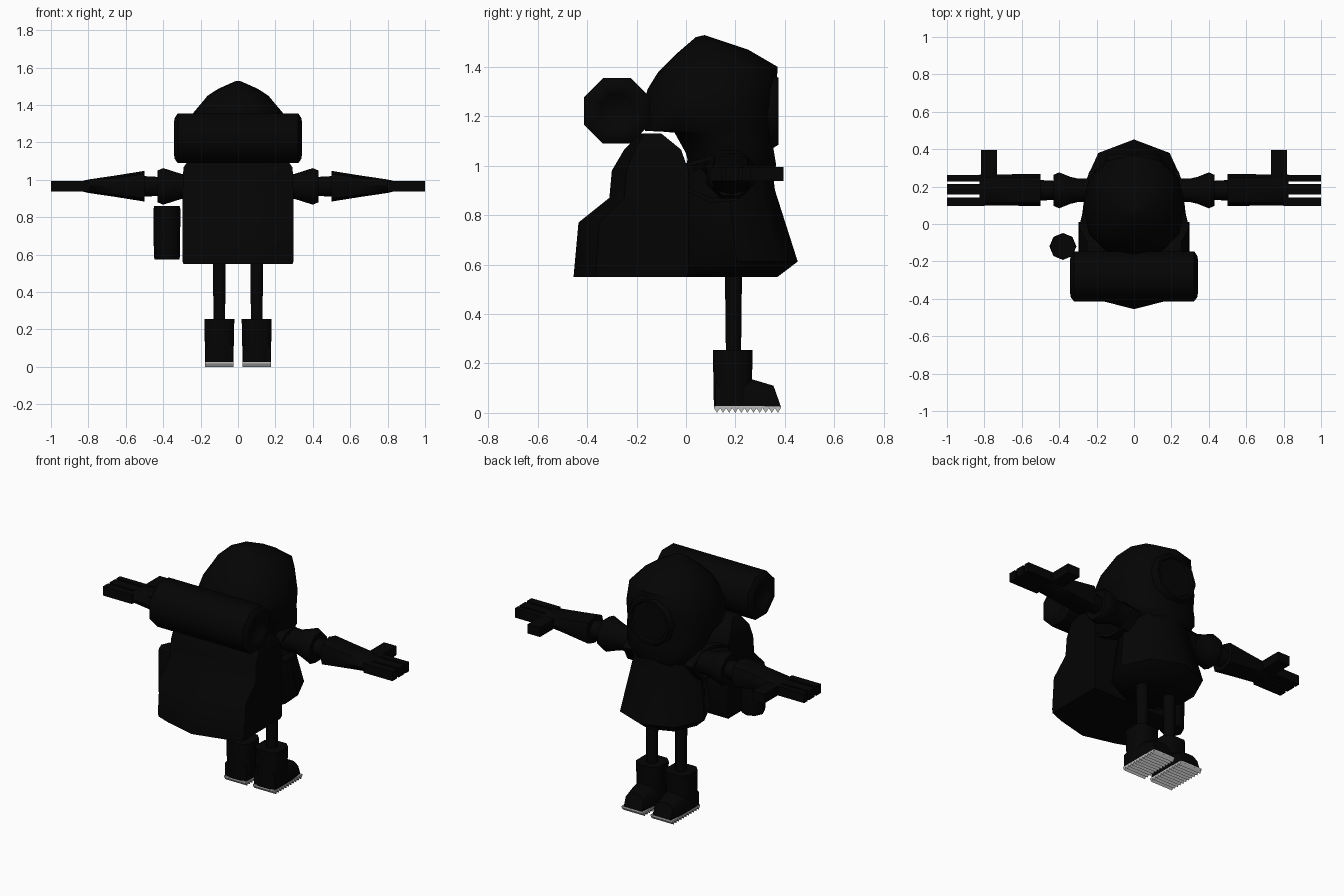
import bpy, bmesh, math
from mathutils import Vector

if "Cube" in bpy.data.objects:
    bpy.data.objects.remove(bpy.data.objects["Cube"])


def material(name, c):
    m = bpy.data.materials.new(name)
    m.diffuse_color = (c, c, c, 1)
    m.use_nodes = True
    m.node_tree.nodes["Principled BSDF"].inputs["Base Color"].default_value = m.diffuse_color
    return m


BLACK = material("soot black", 0.0012)
GRAY = material("sole gray", 0.5)


def finish(name, bm, mat=BLACK, smooth=35):
    bmesh.ops.recalc_face_normals(bm, faces=bm.faces)
    me = bpy.data.meshes.new(name)
    bm.to_mesh(me)
    bm.free()
    ob = bpy.data.objects.new(name, me)
    bpy.context.collection.objects.link(ob)
    me.materials.append(mat)
    bpy.ops.object.select_all(action='DESELECT')
    ob.select_set(True)
    bpy.context.view_layer.objects.active = ob
    if smooth:
        bpy.ops.object.shade_smooth_by_angle(angle=math.radians(smooth))
    return ob


def loft(name, rings, smooth=50, mat=BLACK):
    """Skin equal-length rings of points and cap both ends."""
    bm = bmesh.new()
    vs = [[bm.verts.new(p) for p in r] for r in rings]
    n = len(vs[0])
    for a, b in zip(vs, vs[1:]):
        for i in range(n):
            j = (i + 1) % n
            bm.faces.new((a[i], a[j], b[j], b[i]))
    bm.faces.new(vs[0])
    bm.faces.new(vs[-1])
    return finish(name, bm, mat, smooth)


def circle(n, power=1.0, turn=0.0):
    out = []
    for i in range(n):
        t = 2 * math.pi * i / n + turn
        c, s = math.cos(t), math.sin(t)
        out.append((math.copysign(abs(c) ** power, c), math.copysign(abs(s) ** power, s)))
    return out


def box(name, lo, hi, mat=BLACK):
    (x0, y0, z0), (x1, y1, z1) = lo, hi
    return loft(name, [[(x0, y0, z), (x1, y0, z), (x1, y1, z), (x0, y1, z)] for z in (z0, z1)], 0, mat)


# coat: z, centre y, radius x, radius y
coat = [(0.55, 0.18, 0.20, 0.19), (0.612, 0.205, 0.27, 0.247),
        (0.90, 0.175, 0.225, 0.185), (1.02, 0.175, 0.19, 0.17)]
loft("coat", [[(rx * c, cy + ry * s, z) for c, s in circle(8)] for z, cy, rx, ry in coat])

# hood: front y, front z, back y, back z, half width
hood = [(0.33, 0.94, 0.02, 0.97, 0.19), (0.365, 1.00, 0.00, 1.05, 0.235),
        (0.352, 1.08, -0.05, 1.14, 0.255), (0.36, 1.15, -0.165, 1.14, 0.265),
        (0.365, 1.25, -0.175, 1.24, 0.272), (0.37, 1.40, -0.155, 1.31, 0.242),
        (0.25, 1.47, -0.115, 1.375, 0.185), (0.165, 1.498, -0.045, 1.447, 0.12),
        (0.075, 1.528, 0.04, 1.52, 0.02)]
rings = []
for yf, zf, yb, zb, rx in hood:
    rings.append([(rx * c, (yf + yb) / 2 + s * (yf - yb) / 2, (zf + zb) / 2 + s * (zf - zb) / 2)
                  for c, s in circle(12, 0.85)])
loft("hood", rings, 60)

# face opening: raised rim around a recessed plate
face = [(0.155, 0.25), (0.155, 0.355), (0.142, 0.374), (0.125, 0.374), (0.118, 0.362)]
loft("face_rim", [[(r * c, y, 1.22 + r * s) for c, s in circle(10)] for r, y in face])

# backpack: z, back y, front y, half width
pack = [(0.55, -0.455, 0.0, 0.292), (0.57, -0.453, 0.01, 0.298), (0.77, -0.435, 0.01, 0.298),
        (0.87, -0.31, 0.01, 0.297), (0.98, -0.30, 0.01, 0.295),
        (1.065, -0.25, -0.02, 0.292), (1.13, -0.185, -0.10, 0.25)]
rings = []
for z, yb, yf, w in pack:
    d = yf - yb
    rings.append([(w, yf, z), (w, yb + 0.19 * d, z), (w * 0.68, yb + 0.11 * d, z), (0, yb, z),
                  (-w * 0.68, yb + 0.11 * d, z), (-w, yb + 0.19 * d, z), (-w, yf, z)])
loft("backpack", rings)

# bedroll with softly bulged, hollowed ends
end = [(0.31, 0.05), (0.325, 0.07), (0.342, 0.095), (0.338, 0.12), (0.322, 0.144)]
roll = [(-x, r) for x, r in end] + end[::-1]
loft("bedroll", [[(x, -0.28 + r * c, 1.222 + r * s) for c, s in circle(8, turn=math.pi / 8)]
                 for x, r in roll])

# bottle on the side of the pack
bottle = [(0.575, 0.066), (0.59, 0.07), (0.845, 0.072), (0.86, 0.068)]
loft("bottle", [[(-0.38 + r * c, -0.12 + r * s, z) for c, s in circle(8)] for z, r in bottle])

for side, tag in ((1, "right"), (-1, "left")):
    # sleeve: x, half depth, half height
    sleeve = [(0.17, 0.07, 0.075), (0.30, 0.068, 0.072), (0.34, 0.078, 0.085), (0.40, 0.104, 0.106),
              (0.43, 0.09, 0.092), (0.425, 0.055, 0.055), (0.51, 0.06, 0.06)]
    loft("sleeve_" + tag, [[(side * x, 0.18 + a * c, 0.965 + b * s)
                            for c, s in circle(8, turn=math.pi / 8)] for x, a, b in sleeve])
    # mitten cuff narrowing to the hand
    glove = [(0.50, 0.086, 0.082), (0.65, 0.084, 0.058), (0.80, 0.083, 0.036), (0.825, 0.082, 0.03)]
    loft("glove_" + tag, [[(side * x, 0.182 + a * c, 0.966 + b * s)
                           for c, s in circle(8, 0.7)] for x, a, b in glove])
    # fingers and thumb
    for k, (y0, y1) in enumerate(((0.097, 0.143), (0.158, 0.215), (0.228, 0.262))):
        box(f"finger_{k + 1}_{tag}", (side * 0.80, y0, 0.937), (side * 1.0, y1, 0.995))
    box("thumb_" + tag, (side * 0.733, 0.2, 0.937), (side * 0.818, 0.395, 0.995))

    # shoulder strap looping round the arm
    path = [(0.27, -0.01, 1.0), (0.245, 0.1, 1.03), (0.235, 0.2, 1.03), (0.22, 0.27, 0.96),
            (0.24, 0.2, 0.865), (0.25, 0.1, 0.86), (0.265, -0.01, 0.91)]
    rings = []
    mid = Vector((0.24, 0.12, 0.95))
    for p in path:
        out = (Vector(p) - mid)
        out.x = 0
        out.normalize()
        rings.append([(side * (p[0] + dx), p[1] + out.y * d, p[2] + out.z * d)
                      for dx, d in ((-0.035, -0.01), (0.02, -0.01), (0.02, 0.01), (-0.035, 0.01))])
    loft("strap_" + tag, rings)

    # leg
    cx = side * 0.1
    loft("leg_" + tag, [[(cx + r * c, 0.192 + r * s, z) for c, s in circle(8, turn=math.pi / 8)]
                        for z, r in ((0.22, 0.033), (0.62, 0.038))])

    # boot: shaft and foot
    shaft = [(0.025, 0.079, 0.08), (0.24, 0.084, 0.084), (0.255, 0.084, 0.084)]
    loft("boot_shaft_" + tag, [[(cx + a * c, 0.189 + b * s, z) for c, s in circle(8, 0.6, math.pi / 8)]
                               for z, a, b in shaft])
    foot = [(0.12, 0.14, 0.073), (0.27, 0.135, 0.076), (0.354, 0.11, 0.062)]
    rings = []
    for y, h, w in foot:
        toe = 0.03 if y > 0.3 else 0
        rings.append([(cx - w, y + toe, 0.025), (cx + w, y + toe, 0.025), (cx + w, y + toe * 0.3, h * 0.75),
                      (cx + w * 0.6, y, h), (cx - w * 0.6, y, h), (cx - w, y + toe * 0.3, h * 0.75)])
    loft("boot_foot_" + tag, rings)

    # sole: thin plate with a row of tread ridges running across it
    w, y0, y1, n = 0.076, 0.113, 0.384, 11
    box("sole_plate_" + tag, (cx - w, y0, 0.019), (cx + w, y1, 0.027), GRAY)
    step = (y1 - y0) / n
    bm = bmesh.new()
    for j in range(n):
        y = y0 + j * step
        a, b = ([bm.verts.new(p) for p in ((x, y, 0.0195), (x, y + step, 0.0195), (x, y + step / 2, 0))]
                for x in (cx - w, cx + w))
        bm.faces.new(a)
        bm.faces.new(b)
        for k in range(3):
            bm.faces.new((a[k], a[(k + 1) % 3], b[(k + 1) % 3], b[k]))
    finish("sole_tread_" + tag, bm, GRAY, 0)
